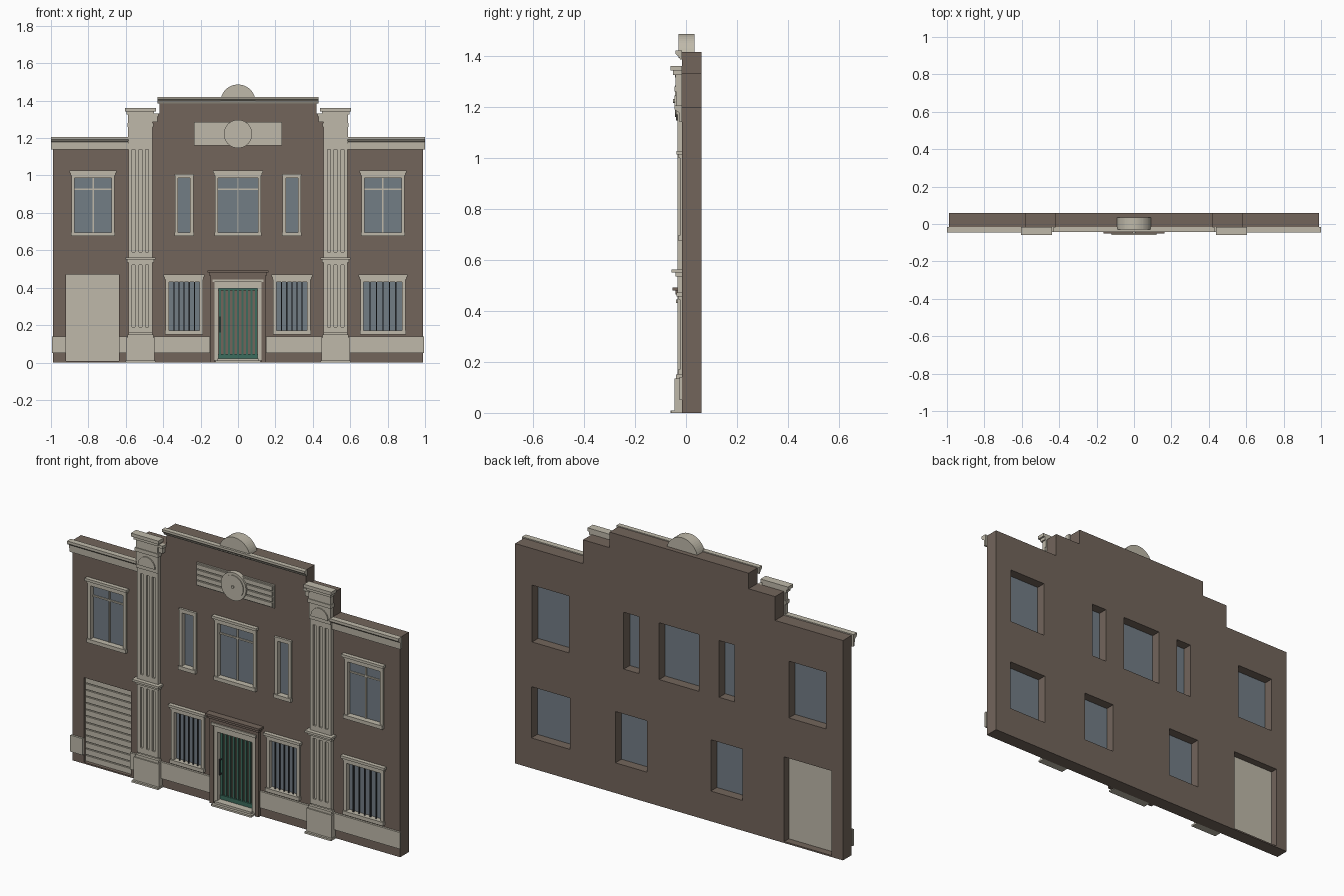
import bpy, bmesh, math
from mathutils import Matrix, Vector

if "Cube" in bpy.data.objects:
    bpy.data.objects.remove(bpy.data.objects["Cube"], do_unlink=True)


def material(name, rgb):
    mat = bpy.data.materials.new(name)
    mat.use_nodes = True
    color = (*rgb, 1)
    mat.diffuse_color = color
    mat.node_tree.nodes["Principled BSDF"].inputs["Base Color"].default_value = color
    return mat


BROWN = material("brown_wall", (0.17, 0.13, 0.105))
STONE = material("pale_stone", (0.52, 0.485, 0.40))
GLASS = material("window_glass", (0.17, 0.205, 0.235))
GREEN = material("green_door", (0.045, 0.15, 0.11))
IRON = material("dark_iron", (0.04, 0.045, 0.05))

FRONT, BACK = -0.015, 0.06


def add_box(bm, x0, x1, y0, y1, z0, z1):
    centre = Vector((x0 + x1, y0 + y1, z0 + z1)) / 2
    size = Matrix.Diagonal((abs(x1 - x0), abs(y1 - y0), abs(z1 - z0), 1))
    bmesh.ops.create_cube(bm, size=1, matrix=Matrix.Translation(centre) @ size)


def finish(name, bm, mat):
    bmesh.ops.recalc_face_normals(bm, faces=bm.faces)
    mesh = bpy.data.meshes.new(name)
    bm.to_mesh(mesh)
    bm.free()
    obj = bpy.data.objects.new(name, mesh)
    bpy.context.collection.objects.link(obj)
    mesh.materials.append(mat)
    return obj


def boxes(name, mat, *items):
    bm = bmesh.new()
    for item in items:
        add_box(bm, *item)
    return finish(name, bm, mat)


def prism(name, mat, points, direction):
    """Extrude a closed outline of 3D points along a direction."""
    bm = bmesh.new()
    face = bm.faces.new([bm.verts.new(p) for p in points])
    out = bmesh.ops.extrude_face_region(bm, geom=[face])["geom"]
    verts = [v for v in out if isinstance(v, bmesh.types.BMVert)]
    bmesh.ops.translate(bm, verts=verts, vec=direction)
    return finish(name, bm, mat)


def moulding(name, x0, x1, profile, mat=STONE):
    return prism(name, mat, [(x0, y, z) for y, z in profile], (x1 - x0, 0, 0))


def disc(name, mat, z, radius, y0, y1, sweep=math.tau, n=32):
    count = n if sweep == math.tau else n + 1
    pts = [(radius * math.cos(sweep * i / n), y0, z + radius * math.sin(sweep * i / n))
           for i in range(count)]
    return prism(name, mat, pts, (0, y1 - y0, 0))


# Openings: name, centre, half width, bottom, top, kind
windows = [("centre_upper", 0, 0.12, 0.69, 1.0, "paned")]
for side, s in (("left", 1), ("right", -1)):
    windows += [(side + "_wing_upper", s * 0.775, 0.112, 0.69, 1.0, "paned"),
                (side + "_narrow", s * 0.288, 0.046, 0.69, 1.0, "plain"),
                (side + "_inner_lower", s * 0.288, 0.096, 0.165, 0.445, "barred")]
windows.append(("left_wing_lower", 0.775, 0.117, 0.165, 0.445, "barred"))
GX0, GX1, GTOP = -0.92, -0.635, 0.47

# Stepped wall with the openings cut out
half = [(0.99, 0), (0.99, 1.2), (0.58, 1.2), (0.58, 1.33), (0.42, 1.33), (0.42, 1.415)]
outline = half + [(-x, z) for x, z in reversed(half)]
wall = prism("wall", BROWN, [(x, FRONT, z) for x, z in outline], (0, BACK - FRONT, 0))
holes = [(c - w, c + w, -0.1, 0.1, z0, z1) for _, c, w, z0, z1, _ in windows]
holes.append((GX0, GX1, -0.1, 0.1, 0.008, GTOP))
holes.append((-0.12, 0.12, -0.1, 0.015, 0.012, 0.42))
cutter = boxes("opening_cutter", BROWN, *holes)
cutter.hide_render = True
mod = wall.modifiers.new("openings", "BOOLEAN")
mod.operation, mod.solver, mod.object = "DIFFERENCE", "EXACT", cutter
bpy.context.view_layer.objects.active = wall
bpy.ops.object.modifier_apply(modifier=mod.name)
bpy.data.objects.remove(cutter, do_unlink=True)

# Windows: glass, frame, lintel, sill, glazing bars or grille
for name, c, w, z0, z1, kind in windows:
    a, b, t = c - w, c + w, 0.014
    boxes(name + "_glass", GLASS, (a, b, 0, 0.008, z0, z1))
    trim = [(a - 0.004, a + t, -0.024, 0, z0, z1), (b - t, b + 0.004, -0.024, 0, z0, z1),
            (a, b, -0.024, 0, z1 - t, z1), (a - 0.006, b + 0.006, -0.032, 0, z0 - t, z0 + 0.006)]
    if kind == "plain":
        trim.append((a - 0.006, b + 0.006, -0.027, FRONT, z1, z1 + 0.008))
    else:
        trim += [(a - 0.008, b + 0.008, -0.029, FRONT, z1, z1 + 0.012),
                 (a - 0.014, b + 0.014, -0.037, FRONT, z1 + 0.012, z1 + 0.026)]
    if kind == "paned":
        bar = z0 + 0.76 * (z1 - z0)
        trim += [(c - 0.004, c + 0.004, -0.006, 0, z0, z1), (a, b, -0.006, 0, bar - 0.004, bar + 0.004)]
    boxes(name + "_frame", STONE, *trim)
    if kind == "barred":
        n, r = 5, 0.003
        xs = [a + t + (i + 1) * (2 * w - 2 * t) / (n + 1) for i in range(n)]
        boxes(name + "_grille", IRON,
              *[(x - r, x + r, -0.016, -0.01, z0, z1 - t) for x in xs])

# Slatted garage door
n = 13
step = (GTOP - 0.008) / n
slats = [(GX0, GX1, 0.008, 0.02, 0.008, GTOP)]
slats += [(GX0, GX1, 0, 0.01, 0.01 + i * step, 0.004 + (i + 1) * step) for i in range(n)]
boxes("garage_door", STONE, *slats)

# Base course between the pilasters, doors and ends
spans = [(-0.995, GX0), (GX1, -0.59), (-0.45, -0.15), (0.15, 0.45), (0.59, 0.995)]
boxes("base_course", STONE, *[(a, b, -0.026, FRONT, 0.05, 0.14) for a, b in spans])

# Entrance: brown surround and hood, stone inner frame, steps
surround = [(s * 0.125, s * 0.147, -0.034, FRONT, 0, 0.46) for s in (-1, 1)]
boxes("entrance_surround", BROWN, *surround,
      (-0.147, 0.147, -0.034, FRONT, 0.445, 0.465),
      (-0.154, 0.154, -0.042, FRONT, 0.465, 0.48),
      (-0.163, 0.163, -0.052, FRONT, 0.48, 0.492))
jambs = [(s * 0.104, s * 0.126, -0.028, 0.015, 0.012, 0.42) for s in (-1, 1)]
boxes("entrance_frame", STONE, *jambs,
      (-0.126, 0.126, -0.028, 0.015, 0.395, 0.43),
      (-0.135, 0.135, -0.04, FRONT, 0.43, 0.445))
boxes("entrance_steps", STONE, (-0.12, 0.12, -0.06, FRONT, 0, 0.01),
      (-0.11, 0.11, -0.045, 0, 0.01, 0.022))

# Green door: rails, stiles and slats over a brown panel
boxes("door_panel", BROWN, (-0.105, 0.105, 0.004, 0.014, 0.02, 0.395))
leaf = [(-0.104, 0.104, -0.006, 0.005, 0.022, 0.045),
        (-0.104, 0.104, -0.006, 0.005, 0.385, 0.395)]
for i in range(9):
    x = -0.096 + i * 0.024
    leaf.append((x - 0.006, x + 0.006, -0.004, 0.005, 0.04, 0.39))
boxes("door_leaf", GREEN, *leaf)
boxes("door_handle", IRON, (-0.1, -0.094, -0.022, -0.016, 0.16, 0.245),
      *[(-0.1, -0.094, -0.022, 0, z, z + 0.006) for z in (0.16, 0.239)])

# Pilasters with fluted shafts, ring and capital
for side, s in (("left", 1), ("right", -1)):
    c = s * 0.522

    def block(w, y, z0, z1):
        return (c - w, c + w, y, FRONT, z0, z1)

    shaft = [block(0.064, -0.025, 0.14, 1.27)]
    for z0, z1 in ((0.19, 0.52), (0.59, 1.14)):
        shaft += [block(0.064, -0.034, z0 - 0.03, z0), block(0.064, -0.034, z1, z1 + 0.03)]
        for i in range(4):
            x = c - 0.054 + i * 0.036
            shaft.append((x - 0.01, x + 0.01, -0.034, FRONT, z0, z1))
    boxes(side + "_pilaster_shaft", STONE, *shaft)
    boxes(side + "_pilaster_base", STONE, block(0.076, -0.046, 0, 0.135),
          block(0.07, -0.04, 0.135, 0.15), block(0.08, -0.058, 0, 0.01))
    boxes(side + "_pilaster_ring", STONE, block(0.072, -0.042, 0.535, 0.55),
          block(0.08, -0.056, 0.55, 0.562))
    boxes(side + "_capital", STONE, block(0.066, -0.04, 1.17, 1.26),
          block(0.07, -0.046, 1.26, 1.28), block(0.066, -0.042, 1.28, 1.325),
          block(0.073, -0.05, 1.325, 1.342), block(0.083, -0.06, 1.342, 1.36))
    # Curved ornament on the capital
    arch = [(c + 0.052 * math.cos(math.pi * i / 12), -0.046, 1.19 + 0.055 * math.sin(math.pi * i / 12))
            for i in range(13)]
    prism(side + "_capital_arch", STONE, arch, (0, 0.02, 0))
    # Small bracket beside the capital
    e = s * 0.43
    boxes(side + "_bracket", STONE, (e, s * 0.46, -0.036, FRONT, 1.285, 1.315),
          (e - s * 0.006, s * 0.46, -0.044, FRONT, 1.315, 1.33))
    # Wing cornice
    profile = [(FRONT, 1.14), (-0.026, 1.14), (-0.028, 1.178), (-0.04, 1.185),
               (-0.046, 1.192), (-0.046, 1.206), (FRONT, 1.206)]
    moulding(side + "_wing_cornice", s * 0.585, s * 1.0, profile)

# Central parapet cornice and half-round crest
moulding("parapet_cornice", -0.43, 0.43,
         [(FRONT, 1.385), (-0.022, 1.385), (-0.03, 1.398), (-0.042, 1.408),
          (-0.042, 1.42), (FRONT, 1.42)])
disc("crest", STONE, 1.392, 0.094, -0.03, 0.034, math.pi, 24)

# Grooved plaque with round medallion
plaque = [(-0.235, 0.235, -0.024, FRONT, 1.16, 1.285)]
for i in range(4):
    z = 1.166 + i * 0.03
    plaque.append((-0.228, 0.228, -0.031, FRONT, z, z + 0.023))
boxes("plaque", STONE, *plaque)
disc("medallion", STONE, 1.222, 0.076, -0.04, FRONT)
disc("medallion_inner", STONE, 1.222, 0.062, -0.044, -0.03)
disc("medallion_boss", STONE, 1.222, 0.008, -0.05, -0.04, n=12)
